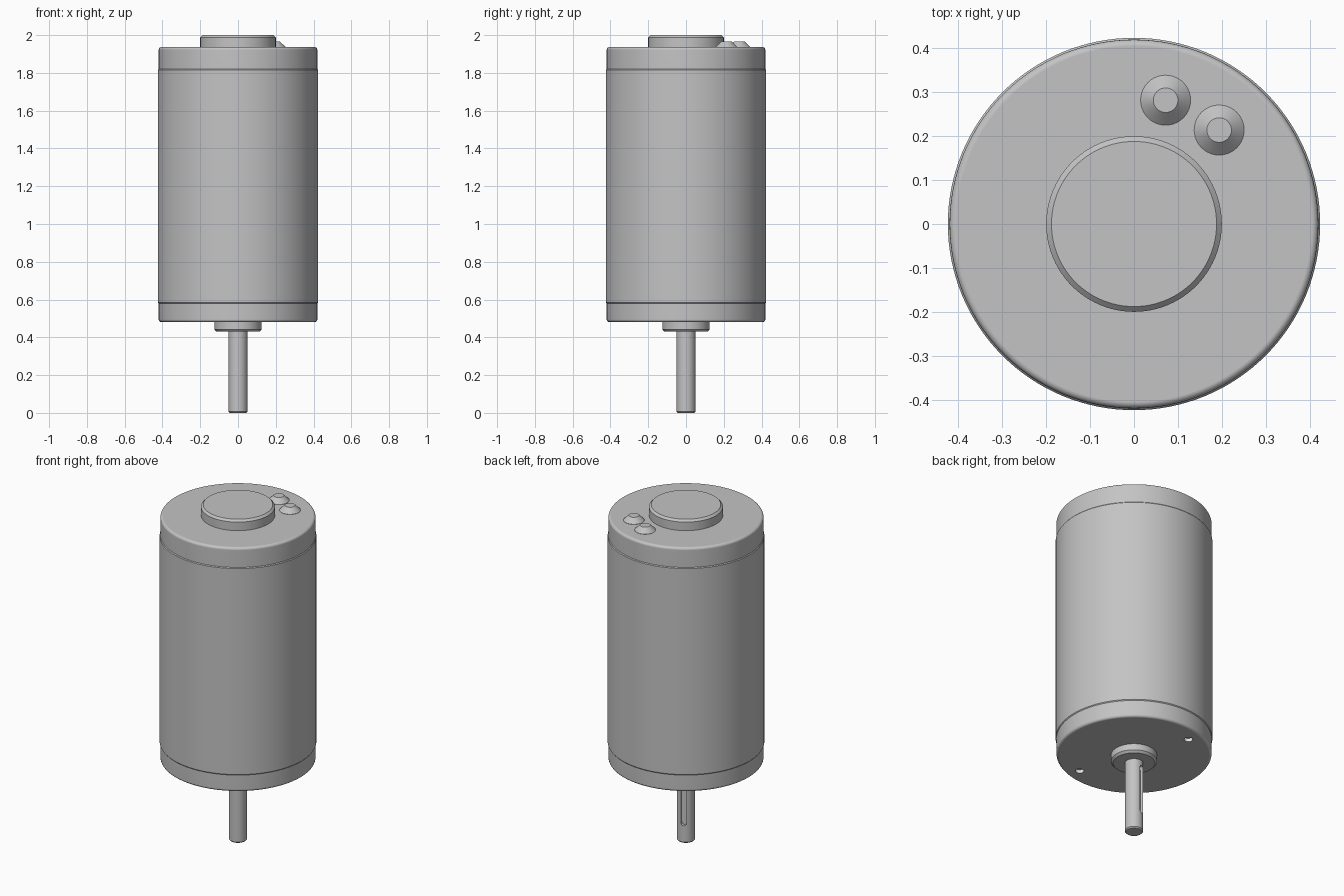
import bpy, bmesh
from math import radians, pi, sin, cos
from mathutils import Matrix, Vector

if "Cube" in bpy.data.objects:
    bpy.data.objects.remove(bpy.data.objects["Cube"])


def make_material(name, value):
    mat = bpy.data.materials.new(name)
    mat.use_nodes = True
    colour = (value, value, value, 1)
    mat.diffuse_color = colour
    mat.node_tree.nodes["Principled BSDF"].inputs["Base Color"].default_value = colour
    return mat


STEEL = make_material("grey metal", 0.55)
PALE = make_material("pale hole lining", 0.9)
KEY_ANGLE = radians(110)


def add_object(name, bm, mat):
    bmesh.ops.recalc_face_normals(bm, faces=bm.faces)
    mesh = bpy.data.meshes.new(name)
    bm.to_mesh(mesh)
    bm.free()
    mesh.materials.append(mat)
    obj = bpy.data.objects.new(name, mesh)
    bpy.context.collection.objects.link(obj)
    return obj


def lathe(name, profile, steps, mat=STEEL, at=(0, 0)):
    """Spin (radius, z) points around the vertical axis."""
    bm = bmesh.new()
    verts = [bm.verts.new((r, 0, z)) for r, z in profile]
    edges = [bm.edges.new(pair) for pair in zip(verts, verts[1:])]
    bmesh.ops.spin(bm, geom=verts + edges, cent=(0, 0, 0), axis=(0, 0, 1),
                   angle=2 * pi, steps=steps)
    bmesh.ops.remove_doubles(bm, verts=bm.verts, dist=1e-5)
    bmesh.ops.translate(bm, verts=bm.verts, vec=(*at, 0))
    return add_object(name, bm, mat)


def fillet(r, z, size, up):
    """Rounded outer rim, listed from low to high."""
    points = []
    for i in range(5):
        a = pi / 2 * i / 4
        points.append((r - size + size * sin(a), z + size - size * cos(a)))
    if up:
        points = [(pr, 2 * z - pz) for pr, pz in reversed(points)]
    return points


def cut(target, cutter):
    cutter.hide_render = True
    mod = target.modifiers.new("cut", "BOOLEAN")
    mod.operation = "DIFFERENCE"
    mod.solver = "EXACT"
    mod.material_mode = "TRANSFER"
    mod.object = cutter
    bpy.context.view_layer.objects.active = target
    bpy.ops.object.modifier_apply(modifier=mod.name)
    bpy.data.objects.remove(cutter)


def smooth(obj):
    bpy.ops.object.select_all(action="DESELECT")
    obj.select_set(True)
    bpy.context.view_layer.objects.active = obj
    bpy.ops.object.shade_smooth_by_angle(angle=radians(30))
    mod = obj.modifiers.new("even shading", "WEIGHTED_NORMAL")
    mod.keep_sharp = True


# Motor can: end caps slightly narrower than the sleeve
body = lathe("motor_body",
             [(0, 0.48)] + fillet(0.42, 0.48, 0.015, False)
             + [(0.42, 0.58), (0.424, 0.585), (0.424, 1.815), (0.42, 1.82)]
             + fillet(0.42, 1.937, 0.015, True) + [(0, 1.937)], 128)

# Two mounting holes in the underside
for turn in (0, pi):
    a = KEY_ANGLE + turn
    cut(body, lathe("hole_cutter", [(0, 0.4), (0.023, 0.4), (0.023, 0.5), (0, 0.5)],
                    24, PALE, (0.34 * cos(a), 0.34 * sin(a))))

# Bearing bosses at each end
front_boss = lathe("lower_bearing_boss", [(0, 0.43), (0.113, 0.43), (0.125, 0.442),
                                          (0.125, 0.482), (0, 0.482)], 64)
rear_boss = lathe("upper_bearing_boss", [(0, 1.935), (0.2, 1.935), (0.2, 1.988),
                                         (0.188, 2), (0, 2)], 96)

# Output shaft with a round-ended keyway
shaft = lathe("shaft", [(0, 0), (0.043, 0), (0.05, 0.007), (0.05, 0.44), (0, 0.44)], 48)
bm = bmesh.new()
outline = []
for centre, start in ((0.385, 0), (0.12, pi)):
    for i in range(9):
        a = start + pi * i / 8
        outline.append(bm.verts.new((0.03, 0.016 * cos(a), centre + 0.016 * sin(a))))
face = bm.faces.new(outline)
side = bmesh.ops.extrude_face_region(bm, geom=[face])
moved = [v for v in side["geom"] if isinstance(v, bmesh.types.BMVert)]
bmesh.ops.translate(bm, verts=moved, vec=Vector((0.05, 0, 0)))
bm.transform(Matrix.Rotation(KEY_ANGLE, 4, "Z"))
cut(shaft, add_object("keyway_cutter", bm, STEEL))

# Two conical terminals on the top cap
parts = [body, front_boss, rear_boss, shaft]
for name, at in (("left_terminal", (0.194, 0.214)), ("right_terminal", (0.072, 0.282))):
    parts.append(lathe(name, [(0, 1.93), (0.057, 1.93), (0.057, 1.938),
                              (0.028, 1.966), (0, 1.966)], 40, STEEL, at))

for part in parts:
    smooth(part)
